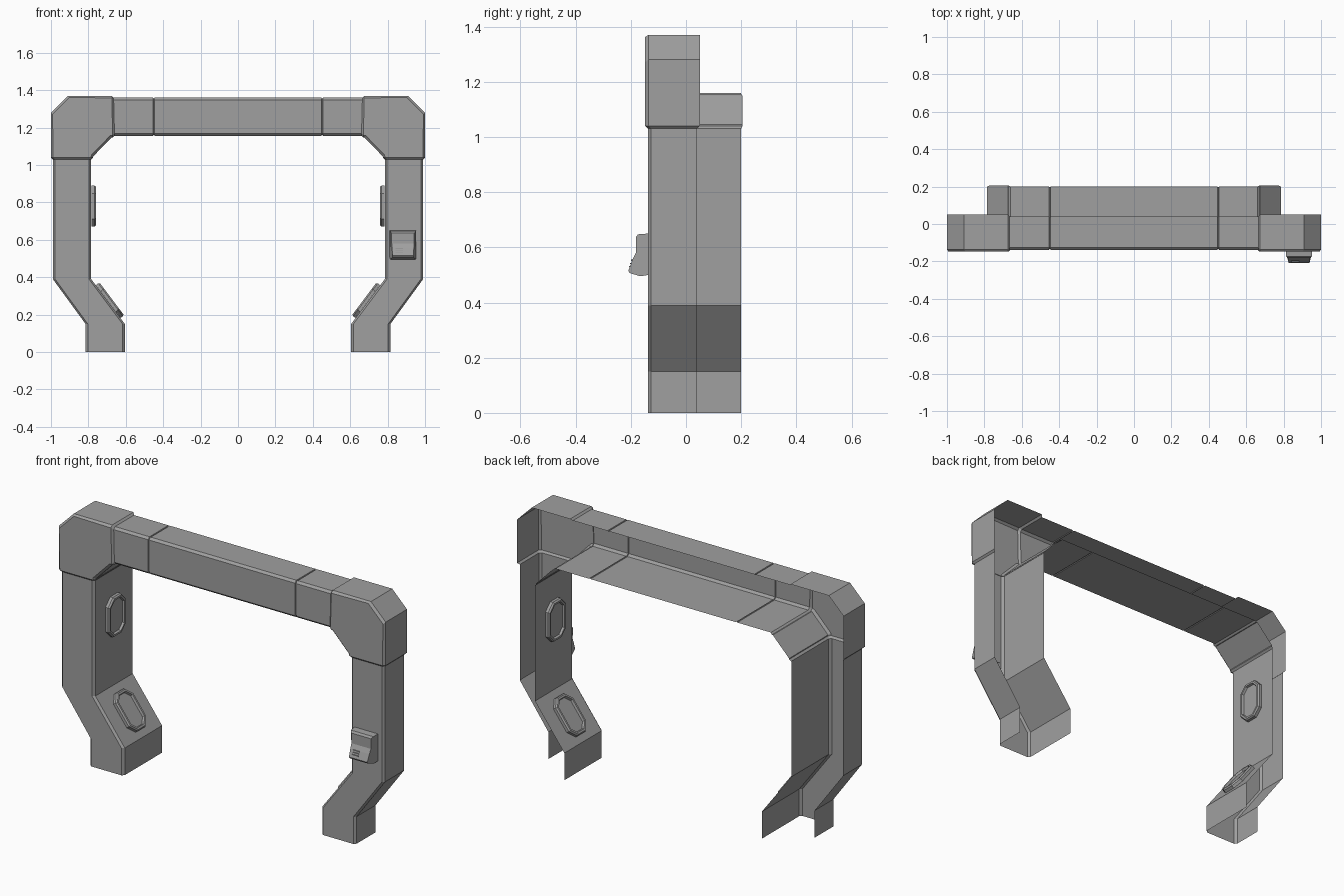
import bpy
import bmesh
from mathutils import Vector

if "Cube" in bpy.data.objects:
    bpy.data.objects.remove(bpy.data.objects["Cube"])

grey = bpy.data.materials.new("matte_grey")
grey.use_nodes = True
grey.diffuse_color = (0.35, 0.35, 0.35, 1)
grey.node_tree.nodes["Principled BSDF"].inputs["Base Color"].default_value = (0.35, 0.35, 0.35, 1)


def make_object(name, bm, mirror=True):
    mesh = bpy.data.meshes.new(name)
    bm.to_mesh(mesh)
    bm.free()
    mesh.materials.append(grey)
    obj = bpy.data.objects.new(name, mesh)
    bpy.context.collection.objects.link(obj)
    if mirror:
        obj.modifiers.new("mirror_sides", "MIRROR")
    return obj


def section(outer, inner, grow=0.0, bevel=0.012):
    """Open-backed channel section: outer return, bevelled front, inner return."""
    o, i = Vector(outer), Vector(inner)
    step = (i - o).normalized() * bevel
    front, back_o, back_i = -0.138 - grow, 0.04 + grow, 0.2 + grow * 0.5
    path = [(o, back_o), (o, front + bevel), (o + step, front),
            (i - step, front), (i, front + bevel), (i, back_i)]
    return [(p.x, y, p.y) for p, y in path]


def loft(name, sections):
    bm = bmesh.new()
    rows = [[bm.verts.new(p) for p in s] for s in sections]
    for a, b in zip(rows, rows[1:]):
        for k in range(len(a) - 1):
            bm.faces.new((a[k], b[k], b[k + 1], a[k + 1]))
    return make_object(name, bm)


# Side posts with a kinked foot
loft("side_posts", [
    section((0.815, 0), (0.605, 0)),
    section((0.815, 0.15), (0.605, 0.15)),
    section((0.99, 0.39), (0.785, 0.39)),
    section((0.99, 1.03), (0.785, 1.03))])

# Slightly larger corner covers with tapered lips
G = 0.01
loft("corner_covers", [
    section((0.99, 1.03), (0.785, 1.03)),
    section((1.0, 1.04), (0.775, 1.04), G),
    section((1.0, 1.28), (0.775, 1.045), G),
    section((0.91, 1.37), (0.675, 1.148), G),
    section((0.675, 1.37), (0.67, 1.148), G),
    section((0.665, 1.36), (0.66, 1.156))])

# Top beam with a shallow groove between the middle and end panels
T, B, D = 1.36, 1.156, 0.004
loft("top_beam", [
    section((0.665, T), (0.66, B)),
    section((0.454, T), (0.454, B)),
    section((0.452, T - D), (0.452, B + D), -D),
    section((0.448, T - D), (0.448, B + D), -D),
    section((0.446, T), (0.446, B)),
    section((0, T), (0, B))])


# Long octagonal sensor pads on the inner walls
def sensor_pad(name, centre, up):
    up = Vector(up).normalized()
    side = Vector((0, 1, 0))
    out = side.cross(up)
    if out.x > 0:
        out.negate()
    bm = bmesh.new()
    rings = []
    for inset, height in ((0, 0), (0, 0.016), (0.006, 0.024),
                          (0.016, 0.024), (0.02, 0.012)):
        w, h, c = 0.075 - inset, 0.11 - inset, 0.042 - inset * 0.6
        outline = [(w, h - c), (w - c, h), (c - w, h), (-w, h - c),
                   (-w, c - h), (c - w, -h), (w - c, -h), (w, c - h)]
        rings.append([bm.verts.new(Vector(centre) + side * s + up * u + out * height)
                      for s, u in outline])
    for a, b in zip(rings, rings[1:]):
        for k in range(8):
            n = (k + 1) % 8
            bm.faces.new((a[k], a[n], b[n], b[k]))
    bm.faces.new(rings[-1])
    bmesh.ops.recalc_face_normals(bm, faces=bm.faces)
    make_object(name, bm)


sensor_pad("upper_sensor_pads", (0.784, 0.035, 0.78), (0, 0, 1))
sensor_pad("lower_sensor_pads", (0.694, 0.035, 0.27), (0.18, 0, 0.24))

# Control box on the left post, tapering toward the front: (y, z, half width)
profile = [(-0.136, 0.65, 0.071), (-0.174, 0.647, 0.069), (-0.182, 0.636, 0.06),
           (-0.182, 0.58, 0.06), (-0.194, 0.555, 0.058), (-0.209, 0.515, 0.056),
           (-0.205, 0.507, 0.056), (-0.165, 0.495, 0.067), (-0.136, 0.5, 0.071)]
BOX_X = 0.882
bm = bmesh.new()
sides = [[bm.verts.new((BOX_X + s * w, y, z)) for y, z, w in profile] for s in (-1, 1)]
for k in range(len(profile)):
    n = (k + 1) % len(profile)
    bm.faces.new((sides[0][k], sides[0][n], sides[1][n], sides[1][k]))
for s in sides:
    bm.faces.new(s)
bmesh.ops.recalc_face_normals(bm, faces=bm.faces)
make_object("control_box", bm, mirror=False)

# Small grille slats on the sloping face of the box
bm = bmesh.new()
for z in (0.531, 0.542, 0.553):
    slat = bmesh.ops.create_cube(bm, size=1)["verts"]
    bmesh.ops.scale(bm, verts=slat, vec=(0.038, 0.008, 0.004))
    bmesh.ops.translate(bm, verts=slat, vec=(0.862, -0.194 - (0.555 - z) * 0.375, z))
make_object("grille_slats", bm, mirror=False)
